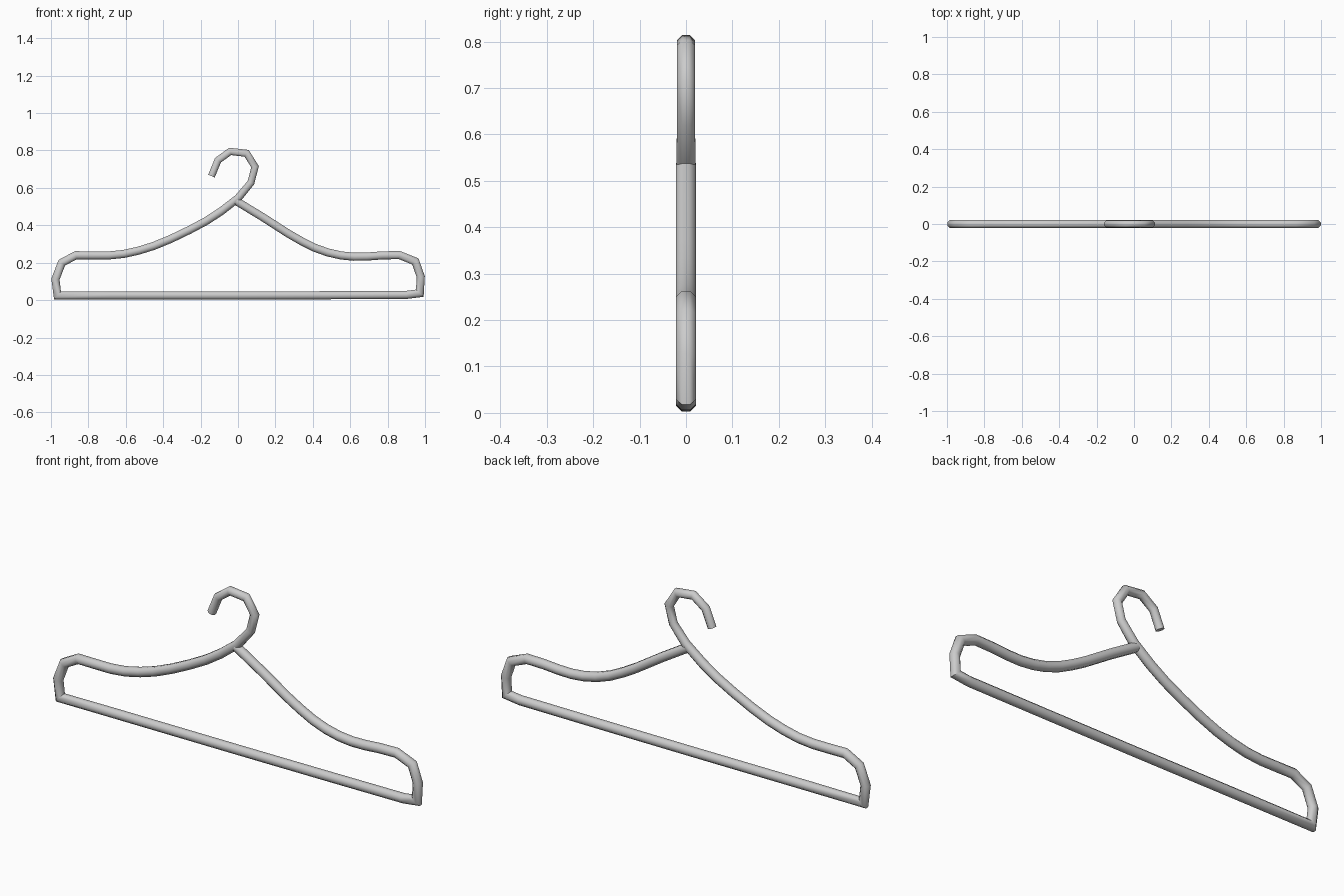
import bpy, bmesh, math
from mathutils import Vector

if "Cube" in bpy.data.objects:
    bpy.data.objects.remove(bpy.data.objects["Cube"])

SIDES = 8
HOOK_R, ARM_R = 0.019, 0.0215

# One bent wire in the XZ plane: hook, left arm, bottom bar, right arm
hook = [(-0.142, 0.663), (-0.107, 0.748), (-0.042, 0.795), (0.046, 0.785),
        (0.091, 0.713), (0.069, 0.628), (0.0, 0.545)]
left_arm = [(-0.09, 0.475), (-0.17, 0.423), (-0.26, 0.375), (-0.36, 0.327),
            (-0.45, 0.29), (-0.53, 0.265), (-0.61, 0.247), (-0.69, 0.239),
            (-0.77, 0.239), (-0.867, 0.24), (-0.942, 0.2), (-0.976, 0.112)]
bar = [(-0.965, 0.024), (-0.68, 0.025), (0.0, 0.025), (0.46, 0.026),
       (0.9, 0.028), (0.972, 0.037)]
right_arm = [(0.977, 0.125), (0.948, 0.207), (0.863, 0.241), (0.77, 0.239),
             (0.69, 0.233), (0.62, 0.232), (0.55, 0.239), (0.48, 0.255),
             (0.41, 0.28), (0.34, 0.315), (0.27, 0.355), (0.13, 0.445),
             (-0.01, 0.53)]


def sweep(name, path, radii):
    """Sweep a round section along a planar path with mitred corners."""
    pts = [Vector((x, 0, z)) for x, z in path]
    bm = bmesh.new()
    rings = []
    for i, (p, r) in enumerate(zip(pts, radii)):
        a = (p - pts[i - 1]).normalized() if i else (pts[1] - p).normalized()
        b = (pts[i + 1] - p).normalized() if i < len(pts) - 1 else a
        t = (a + b).normalized()
        miter = min(1 / max(t.dot(a), 0.1), 1.3)
        n = Vector((-t.z, 0, t.x)) * miter
        ring = []
        for k in range(SIDES):
            ang = 2 * math.pi * (k + 0.5) / SIDES
            rr = r / math.cos(math.pi / SIDES)
            off = n * math.cos(ang) + Vector((0, 1, 0)) * math.sin(ang)
            ring.append(bm.verts.new(p + off * rr))
        rings.append(ring)
    for r0, r1 in zip(rings, rings[1:]):
        for k in range(SIDES):
            j = (k + 1) % SIDES
            bm.faces.new((r0[k], r0[j], r1[j], r1[k]))
    bm.faces.new(rings[0])
    bm.faces.new(rings[-1])
    bmesh.ops.recalc_face_normals(bm, faces=bm.faces)
    mesh = bpy.data.meshes.new(name)
    bm.to_mesh(mesh)
    bm.free()
    obj = bpy.data.objects.new(name, mesh)
    bpy.context.collection.objects.link(obj)
    bpy.context.view_layer.objects.active = obj
    obj.select_set(True)
    bpy.ops.object.shade_smooth_by_angle(angle=math.radians(50))
    obj.select_set(False)
    return obj


# Continuous hanger wire, slightly thinner along the hook
body = left_arm + bar + right_arm
sweep("hanger_wire", hook + body,
      [HOOK_R] * (len(hook) - 1) + [ARM_R * 0.97] + [ARM_R] * len(body))
